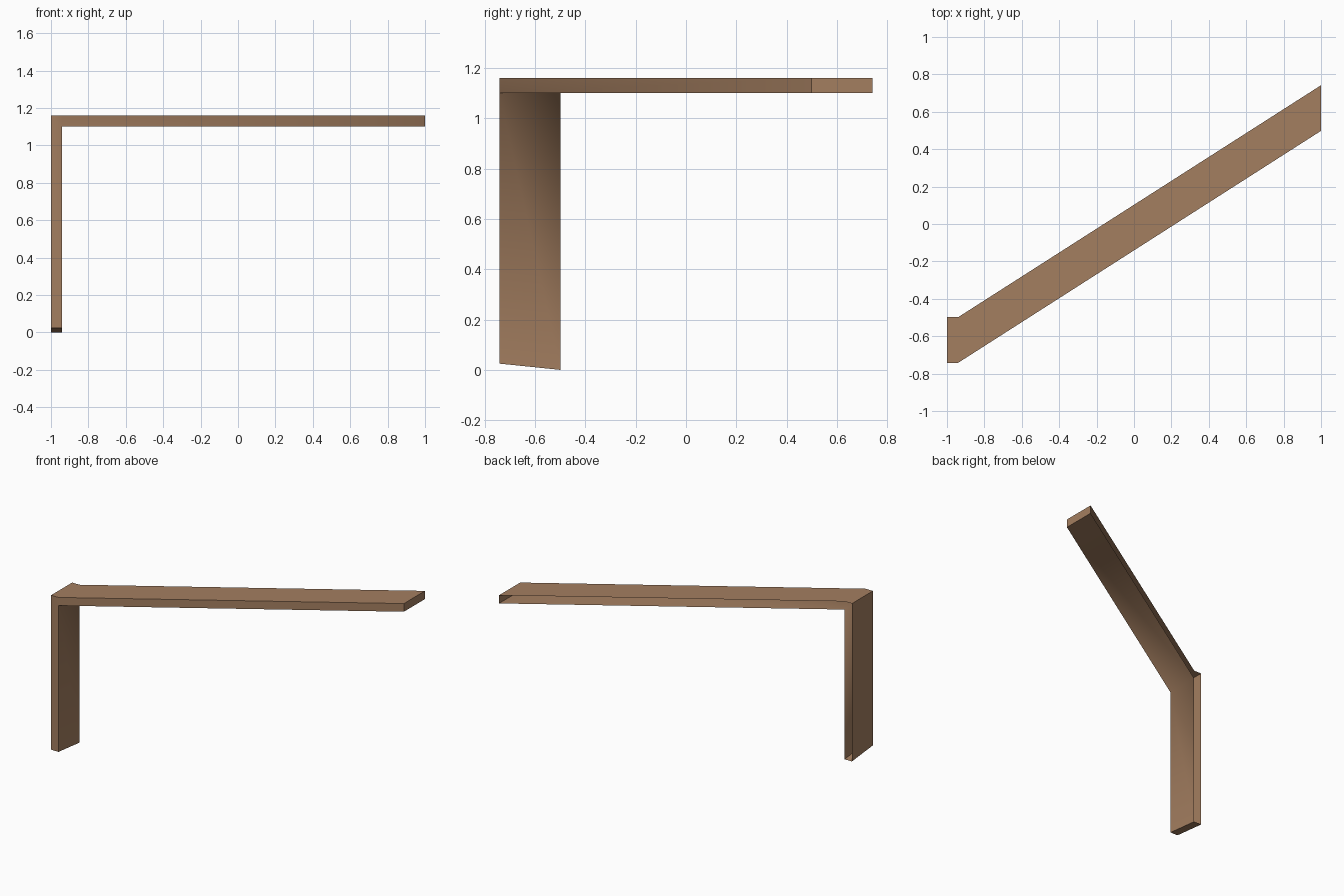
import bpy, bmesh, math

if "Cube" in bpy.data.objects:
    bpy.data.objects.remove(bpy.data.objects["Cube"])

wood = bpy.data.materials.new("warm brown")
wood.diffuse_color = (0.37, 0.21, 0.117, 1)
wood.use_nodes = True
wood.node_tree.nodes["Principled BSDF"].inputs["Base Color"].default_value = wood.diffuse_color

# L-shaped outline in x/z: leg foot, inner corner, far end, top, outer corner
LEG_IN, TOP, UNDER = -0.94, 1.16, 1.10
outline = [(-1, 0), (LEG_IN, 0), (LEG_IN, UNDER), (1, UNDER),
           (1, TOP), (LEG_IN, TOP), (-1, TOP)]


def edge_point(x, z, y_start, foot):
    # beyond the leg the shelf swings back towards +y
    y = y_start + (x - LEG_IN) * 1.24 / 1.94 if x > LEG_IN else y_start
    return (x, y, z if z > 0 else foot)


bm = bmesh.new()
front = [bm.verts.new(edge_point(x, z, -0.742, 0.025)) for x, z in outline]
back = [bm.verts.new(edge_point(x, z, -0.498, 0.0)) for x, z in outline]

# front skin: leg and shelf; the rear side stays open
bm.faces.new([front[i] for i in (0, 1, 2, 5, 6)])
bm.faces.new([front[i] for i in (2, 3, 4, 5)])

# band round the outline
n = len(outline)
for i in range(n):
    j = (i + 1) % n
    bm.faces.new((front[j], front[i], back[i], back[j]))

for f in bm.faces:
    f.smooth = True
bm.normal_update()
# keep edges crisp, except the rounded-looking inner corner and front bend
inner = {front[2], back[2]}
for e in bm.edges:
    if len(e.link_faces) == 2:
        bend = e.calc_face_angle(0)
        e.smooth = bend < math.radians(40) or set(e.verts) == inner

mesh = bpy.data.meshes.new("angled_shelf")
bm.to_mesh(mesh)
bm.free()
mesh.materials.append(wood)
shelf = bpy.data.objects.new("angled_shelf", mesh)
bpy.context.collection.objects.link(shelf)
